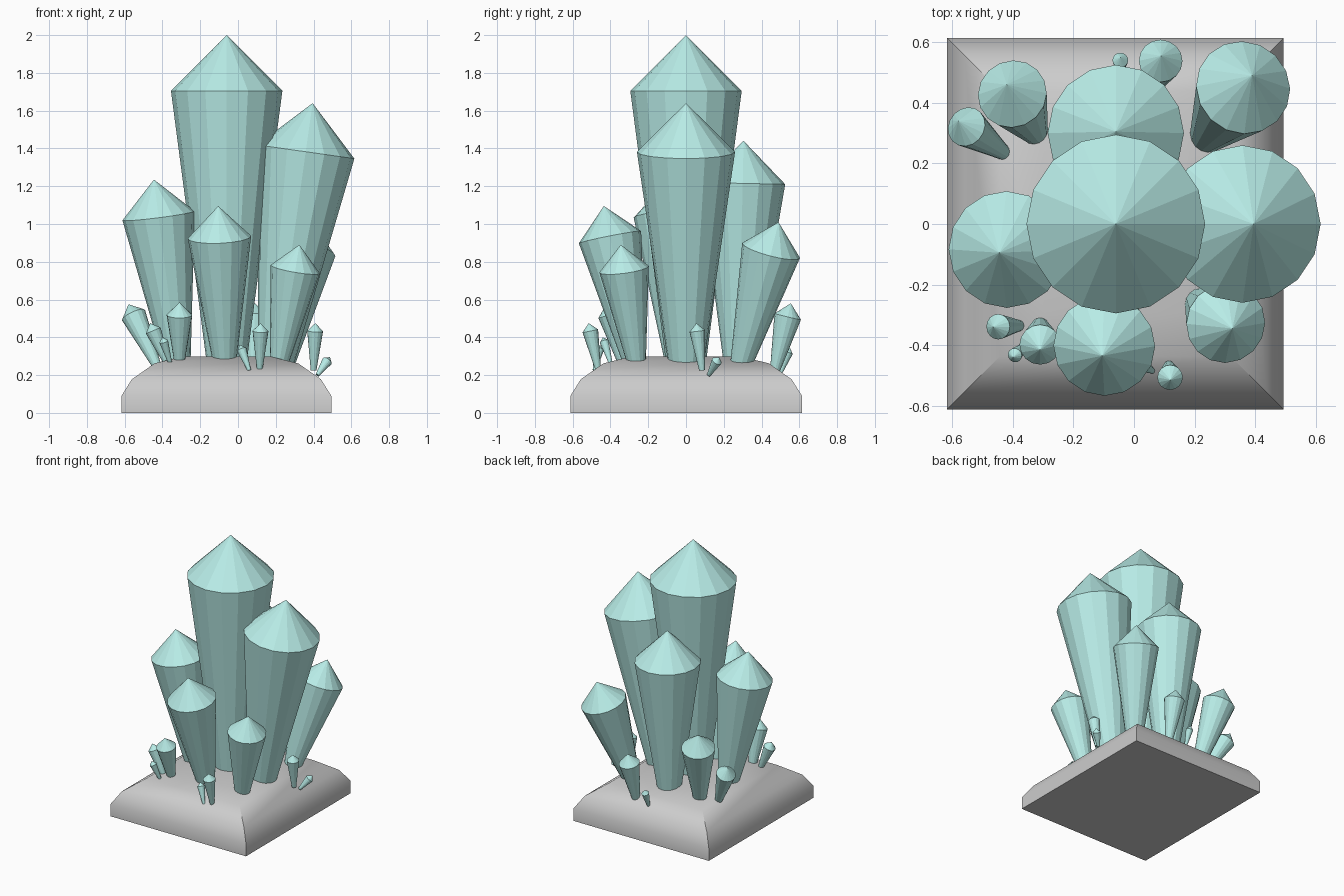
import bpy, bmesh, math
from mathutils import Vector

if "Cube" in bpy.data.objects:
    bpy.data.objects.remove(bpy.data.objects["Cube"])

SIDES = 16
teal = bpy.data.materials.new("crystal_teal")
teal.diffuse_color = (0.48, 0.84, 0.80, 1)
teal.use_nodes = True
teal.node_tree.nodes["Principled BSDF"].inputs["Base Color"].default_value = teal.diffuse_color


def make_object(name, bm, mat=None):
    bmesh.ops.recalc_face_normals(bm, faces=bm.faces[:])
    me = bpy.data.meshes.new(name)
    bm.to_mesh(me)
    bm.free()
    ob = bpy.data.objects.new(name, me)
    bpy.context.collection.objects.link(ob)
    if mat:
        me.materials.append(mat)
    return ob


def bridge(bm, a, b):
    n = len(a)
    for i in range(n):
        j = (i + 1) % n
        bm.faces.new((a[i], a[j], b[j], b[i]))


def crystal(name, base, tip, r):
    """Tapered column widening to radius r, closed by a cone as tall as r."""
    base, tip = Vector(base), Vector(tip)
    axis = (tip - base).normalized()
    rot = Vector((0, 0, 1)).rotation_difference(axis)
    bm = bmesh.new()
    rings = []
    for centre, rad in ((base, r * 0.36), (tip - axis * r, r)):
        ring = []
        for i in range(SIDES):
            a = math.tau * i / SIDES
            v = Vector((rad * math.cos(a), rad * math.sin(a), 0))
            ring.append(bm.verts.new(centre + rot @ v))
        rings.append(ring)
    bridge(bm, *rings)
    bm.faces.new(rings[0])
    top = bm.verts.new(tip)
    for i in range(SIDES):
        bm.faces.new((rings[1][i], rings[1][(i + 1) % SIDES], top))
    return make_object(name, bm, teal)


# rock base: stacked rectangles with a rounded shoulder
bm = bmesh.new()
loops = []
for inset, z in ((0, 0), (0, 0.09), (0.055, 0.178), (0.175, 0.262), (0.32, 0.298)):
    x0, x1, y0, y1 = -0.617 + inset, 0.494 - inset, -0.612 + inset, 0.614 - inset
    loops.append([bm.verts.new((x, y, z)) for x, y in
                  ((x0, y0), (x1, y0), (x1, y1), (x0, y1))])
for lo, hi in zip(loops, loops[1:]):
    bridge(bm, lo, hi)
bm.faces.new(loops[0])
bm.faces.new(loops[-1])
rock = make_object("rock_base", bm)
bpy.context.view_layer.objects.active = rock
rock.select_set(True)
bpy.ops.object.shade_smooth_by_angle(angle=math.radians(40))

# large crystals: base, tip, radius
large = [
    ((-0.06, 0, 0.27), (-0.06, 0, 2.0), 0.295),
    ((0.20, 0, 0.26), (0.395, 0, 1.64), 0.26),
    ((-0.06, 0.28, 0.26), (-0.06, 0.305, 1.44), 0.225),
    ((-0.32, -0.04, 0.26), (-0.445, -0.095, 1.235), 0.193),
    ((-0.07, -0.27, 0.26), (-0.105, -0.435, 1.095), 0.168),
    ((0.24, 0.29, 0.25), (0.39, 0.49, 1.01), 0.158),
    ((0.215, -0.26, 0.25), (0.325, -0.345, 0.89), 0.132),
    ((-0.325, 0.30, 0.25), (-0.42, 0.46, 0.82), 0.115),
]
for i, c in enumerate(large):
    crystal(f"large_crystal_{i + 1}", *c)

# small crystals around the rim
small = [
    ((-0.43, 0.235, 0.25), (-0.58, 0.34, 0.575), 0.067),
    ((0.08, 0.47, 0.22), (0.09, 0.555, 0.58), 0.072),
    ((-0.045, 0.50, 0.21), (-0.045, 0.55, 0.345), 0.026),
    ((-0.37, -0.335, 0.25), (-0.465, -0.34, 0.475), 0.042),
    ((-0.31, -0.33, 0.25), (-0.31, -0.415, 0.585), 0.068),
    ((0.115, -0.465, 0.23), (0.12, -0.515, 0.475), 0.042),
    ((-0.355, -0.395, 0.25), (-0.40, -0.44, 0.40), 0.024),
    ((0.06, -0.485, 0.225), (0.01, -0.455, 0.36), 0.026),
    ((0.40, 0.085, 0.225), (0.41, 0.055, 0.475), 0.042),
    ((0.42, 0.12, 0.20), (0.487, 0.175, 0.295), 0.028),
]
for i, c in enumerate(small):
    crystal(f"small_crystal_{i + 1}", *c)
